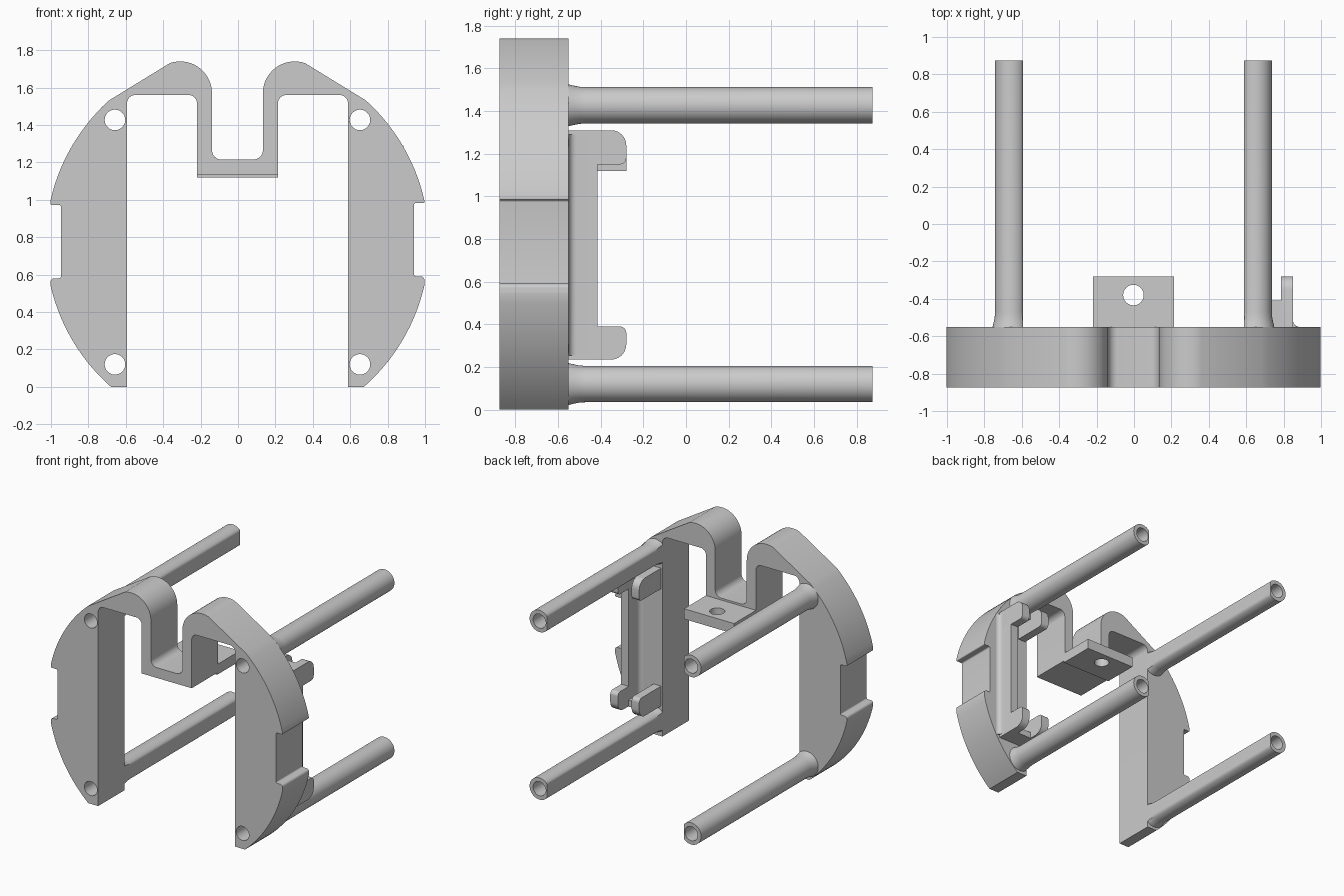
import bpy, bmesh, math
from mathutils import Vector

old = bpy.data.objects.get("Cube")
if old:
    bpy.data.objects.remove(old, do_unlink=True)

COLOUR = (0.6, 0.6, 0.6, 1)
grey = bpy.data.materials.new("plain grey")
grey.use_nodes = True
grey.diffuse_color = COLOUR
grey.node_tree.nodes["Principled BSDF"].inputs["Base Color"].default_value = COLOUR

MID = -0.003               # mirror line of the frame
FRONT, BACK, END = -0.875, -0.55, 0.875
WALL = 0.591               # inner wall of each leg
BORE = 0.055
ROD_X, ROD_Z = 0.655, (0.12, 1.427)


def arc(cx, cy, r, a0, a1, n):
    steps = [math.radians(a0 + (a1 - a0) * i / n) for i in range(n + 1)]
    return [(cx + r * math.cos(a), cy + r * math.sin(a)) for a in steps]


def circle(cx, cy, r, n=32):
    return arc(cx, cy, r, 0, 360, n)[:-1]


def box(x0, x1, y0, y1):
    return [(x0, y0), (x1, y0), (x1, y1), (x0, y1)]


def rounded(points, n=6):
    """Round the corners of a path of (x, y, radius); radius 0 stays sharp."""
    out = []
    for i, (x, y, r) in enumerate(points):
        if r == 0:
            out.append((x, y))
            continue
        p = Vector((x, y))
        a = (Vector(points[i - 1][:2]) - p).normalized()
        b = (Vector(points[(i + 1) % len(points)][:2]) - p).normalized()
        turn = a.angle(b) / 2
        c = p + (a + b).normalized() * (r / math.sin(turn))
        s = p + a * (r / math.tan(turn)) - c
        e = p + b * (r / math.tan(turn)) - c
        for k in range(n + 1):
            out.append(tuple(c + s.lerp(e, k / n).normalized() * r))
    return out


def smooth(ob):
    bpy.ops.object.select_all(action='DESELECT')
    ob.select_set(True)
    bpy.context.view_layer.objects.active = ob
    bpy.ops.object.shade_smooth_by_angle(angle=math.radians(30))


def finish(name, bm):
    bmesh.ops.recalc_face_normals(bm, faces=bm.faces)
    mesh = bpy.data.meshes.new(name)
    bm.to_mesh(mesh)
    bm.free()
    mesh.materials.append(grey)
    ob = bpy.data.objects.new(name, mesh)
    bpy.context.collection.objects.link(ob)
    smooth(ob)
    return ob


def bridge(bm, ring, other):
    for k in range(len(ring)):
        bm.faces.new((ring[k - 1], ring[k], other[k], other[k - 1]))


def prism(name, pts, axis, lo, hi):
    """Closed solid made from a flat profile along one axis."""
    place = {'x': lambda a, b, d: (d, a, b),
             'y': lambda a, b, d: (a, d, b),
             'z': lambda a, b, d: (a, b, d)}[axis]
    bm = bmesh.new()
    near, far = ([bm.verts.new(place(a, b, d)) for a, b in pts] for d in (lo, hi))
    bm.faces.new(near)
    bm.faces.new(far[::-1])
    bridge(bm, near, far)
    return finish(name, bm)


def cut(ob, cutter):
    mod = ob.modifiers.new("hole", 'BOOLEAN')
    mod.operation, mod.solver, mod.object = 'DIFFERENCE', 'EXACT', cutter
    bpy.context.view_layer.objects.active = ob
    bpy.ops.object.modifier_apply(modifier=mod.name)
    bpy.data.objects.remove(cutter, do_unlink=True)
    smooth(ob)


# Frame outline, one half at a time
def half(side, dz):
    path = rounded([(0.216, 1.135, 0), (0.216, 1.56, 0.045), (WALL, 1.56, 0.045), (WALL, 0, 0)])
    path += arc(0, 0.77, 1.025, -48.7, -12.6, 14)
    path += rounded([(1.0, 0.55, 0), (1.0, 0.58 + dz, 0.02), (0.944, 0.58 + dz, 0.01),
                     (0.944, 0.972 + dz, 0.01), (1.0, 0.972 + dz, 0.007), (1.0, 0.993, 0)], 4)
    path += arc(0, 0.77, 1.025, 12.7, 48, 14)
    path += arc(0.306, 1.57, 0.17, 71, 180, 14)
    path += rounded([(0.136, 1.5, 0), (0.136, 1.215, 0.05), (0, 1.215, 0)])
    return [(MID + side * x, z) for x, z in path]


outline = half(1, 0.011) + half(-1, 0)[::-1]
outline = [p for i, p in enumerate(outline) if math.dist(p, outline[i - 1]) > 0.0005]
frame = prism("frame", outline, 'y', FRONT, BACK)
for side in (1, -1):
    for z in ROD_Z:
        hole = circle(MID + side * ROD_X, z, BORE)
        cut(frame, prism("cutter", hole, 'y', FRONT - 0.1, BACK + 0.1))


# Hollow rods, flared at the base and flat on the inner side
def rod(name, side, zc):
    bm = bmesh.new()
    section = [(0.098, BACK), (0.092, BACK + 0.025), (0.087, BACK + 0.05),
               (0.085, BACK + 0.08), (0.085, END), (BORE, END), (BORE, BACK)]
    rings = [[bm.verts.new((MID + side * max(x, WALL), y, z))
              for x, z in circle(ROD_X, zc, r, 40)] for r, y in section]
    for i, ring in enumerate(rings):
        bridge(bm, rings[i - 1], ring)
    finish(name, bm)


for side, word in ((1, "left"), (-1, "right")):
    for z, level in zip(ROD_Z, ("lower", "upper")):
        rod(f"{level}_{word}_rod", side, z)

# Mounting tab with a screw hole
tab = prism("mounting_tab", box(MID - 0.216, MID + 0.216, BACK - 0.01, -0.28), 'z', 1.12, 1.2)
cut(tab, prism("cutter", circle(MID, -0.38, BORE), 'z', 1, 1.3))

# Clip holder behind the left leg: filleted rail, end bars and four prongs
LOW, HIGH = 0.235, 1.31
rail = arc(0.75, -0.515, 0.035, 270, 360, 6) + [(0.785, -0.415), (0.85, -0.415)]
rail += arc(0.885, -0.515, 0.035, 180, 270, 6)
prism("clip_rail", rail, 'z', LOW + 0.02, HIGH - 0.02)
for level, z0, z1, bar in (("lower", LOW, 0.39, LOW), ("upper", 1.15, HIGH, HIGH - 0.05)):
    prism(f"{level}_clip_bar", box(0.61, 0.79, BACK, -0.41), 'z', bar, bar + 0.05)
    r_low, r_high = (0.07, 0.03) if level == "lower" else (0.03, 0.07)
    shape = rounded([(BACK, z0, 0), (-0.28, z0, r_low), (-0.28, z1, r_high), (BACK, z1, 0)])
    for word, x in (("inner", 0.6), ("outer", 0.785)):
        prism(f"{level}_{word}_prong", shape, 'x', x, x + 0.065)
